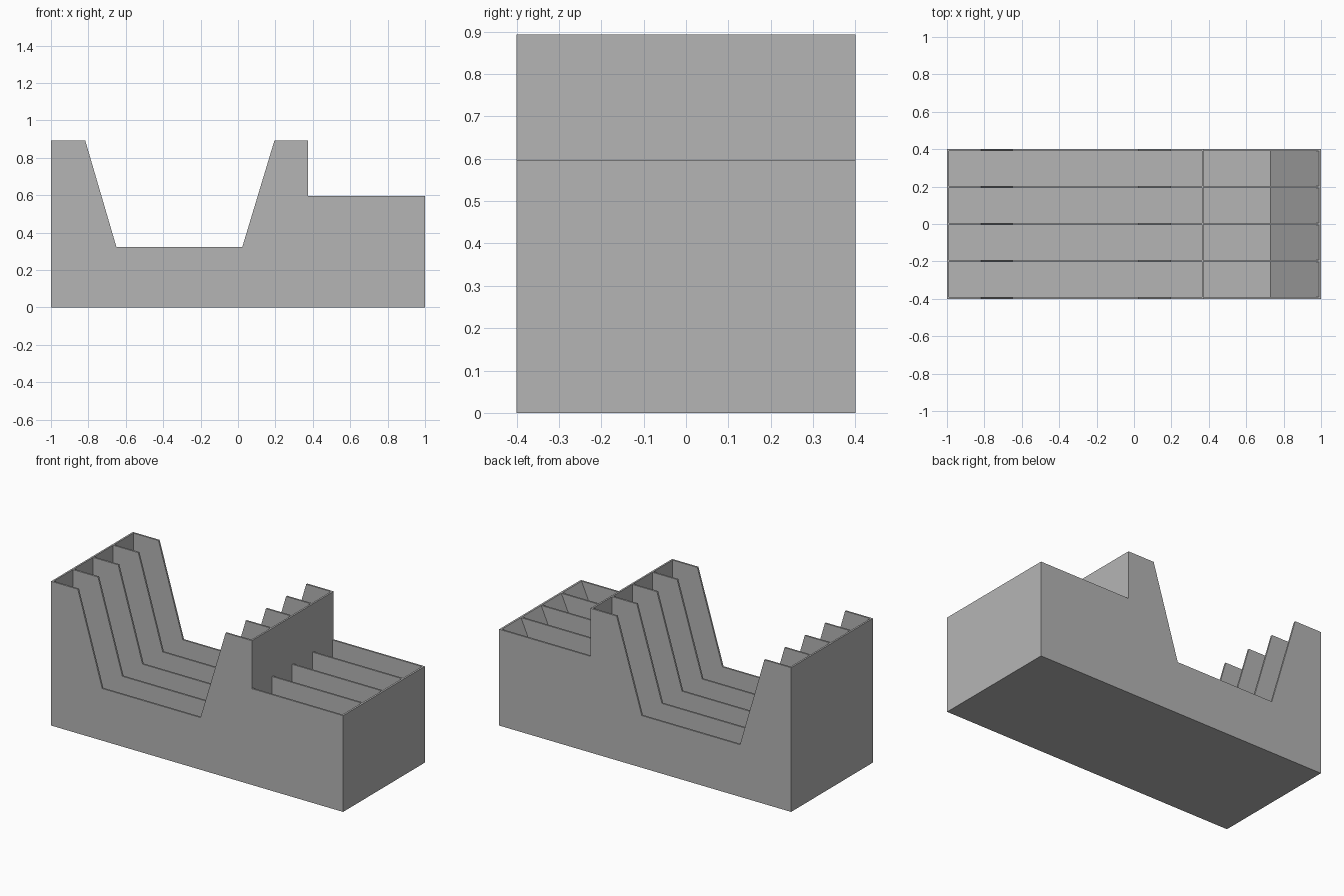
import bpy
import bmesh

if "Cube" in bpy.data.objects:
    bpy.data.objects.remove(bpy.data.objects["Cube"])

T = 0.011              # sheet thickness
HALF_DEPTH = 0.4
LANES = 4
HIGH, MID, LOW = 0.893, 0.596, 0.323

grey = bpy.data.materials.new("plain_grey")
grey.diffuse_color = (0.46, 0.46, 0.46, 1)
grey.use_nodes = True
grey.node_tree.nodes["Principled BSDF"].inputs["Base Color"].default_value = grey.diffuse_color


def extrude_profile(name, points, y0, y1):
    """Extrude an x-z outline from y0 to y1."""
    bm = bmesh.new()
    face = bm.faces.new([bm.verts.new((x, y0, z)) for x, z in points])
    result = bmesh.ops.extrude_face_region(bm, geom=[face])
    moved = [v for v in result["geom"] if isinstance(v, bmesh.types.BMVert)]
    bmesh.ops.translate(bm, verts=moved, vec=(0, y1 - y0, 0))
    bmesh.ops.recalc_face_normals(bm, faces=bm.faces)
    mesh = bpy.data.meshes.new(name)
    bm.to_mesh(mesh)
    bm.free()
    mesh.materials.append(grey)
    obj = bpy.data.objects.new(name, mesh)
    bpy.context.collection.objects.link(obj)
    return obj


# Upright panels with the deep finger cutout and the lower rear step
panel = [(-1, 0), (1, 0), (1, MID), (0.375, MID), (0.375, HIGH), (0.195, HIGH),
         (0.023, LOW), (-0.65, LOW), (-0.817, HIGH), (-1, HIGH)]

# Lane trough: floor, end walls, cross wall and sloped ramp
trough = [(-1, 0), (1, 0), (1, MID), (0.988, MID), (0.73, T), (0.375, T),
          (0.375, HIGH), (0.375 - T, HIGH), (0.375 - T, T), (-1 + T, T),
          (-1 + T, HIGH), (-1, HIGH)]

pitch = (2 * HALF_DEPTH - T) / LANES
for i in range(LANES + 1):
    y = -HALF_DEPTH + i * pitch
    extrude_profile(f"divider_panel_{i + 1}", panel, y, y + T)
    if i < LANES:
        extrude_profile(f"lane_trough_{i + 1}", trough, y + T, y + pitch)
